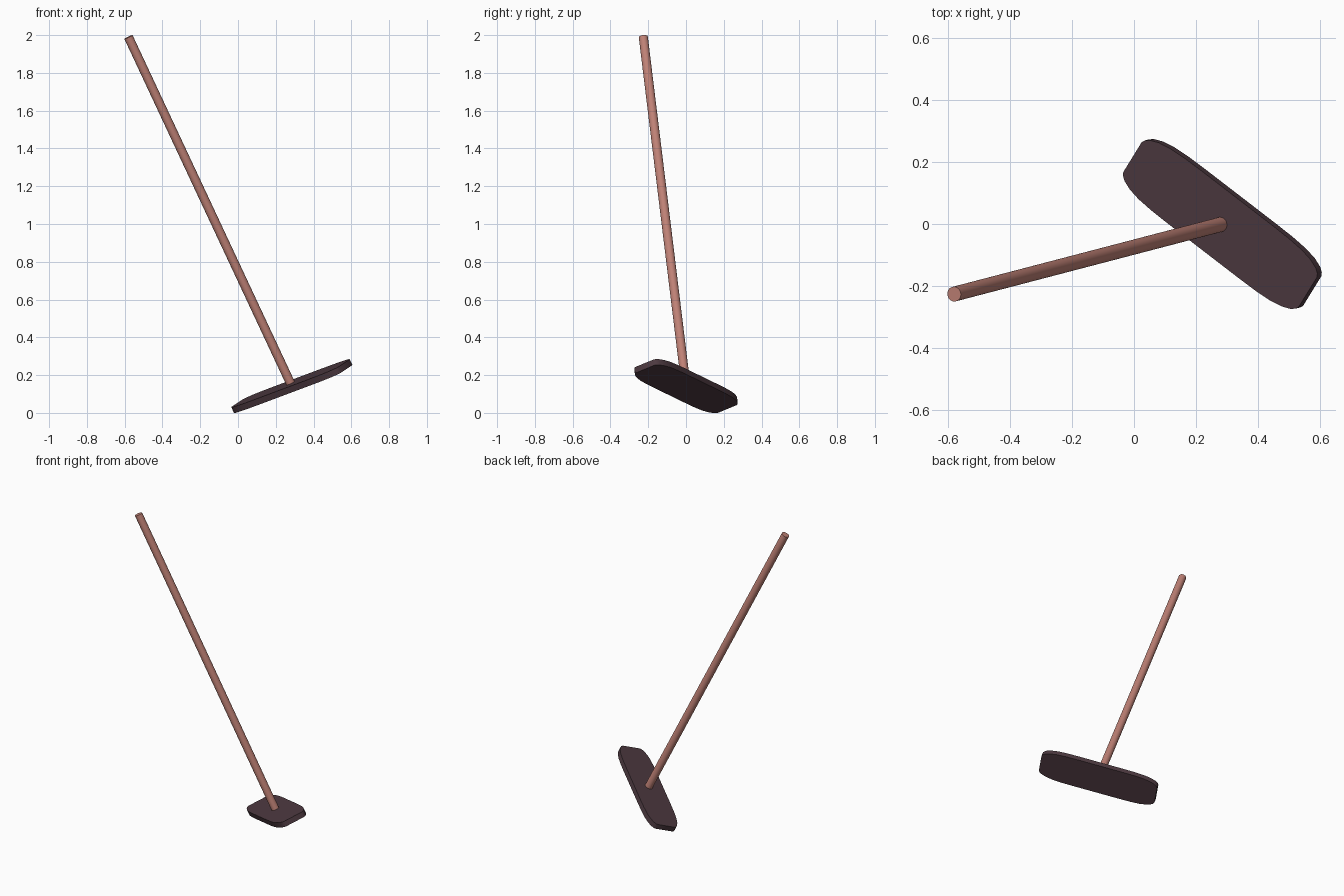
import bpy, bmesh
from mathutils import Vector, Matrix

if "Cube" in bpy.data.objects:
    bpy.data.objects.remove(bpy.data.objects["Cube"])

def material(name, color):
    m = bpy.data.materials.new(name)
    m.diffuse_color = (*color, 1)
    m.use_nodes = True
    m.node_tree.nodes["Principled BSDF"].inputs["Base Color"].default_value = m.diffuse_color
    return m

# Tilted frame shared by both parts: local x along the head, z along the handle
center = Vector((0.285, 0, 0.142))
top = Vector((-0.58, -0.226, 1.99))
n = (top - center).normalized()
d = Vector((0.760, -0.585, 0.284))
d = (d - n * d.dot(n)).normalized()
w = n.cross(d)
frame = Matrix.Translation(center) @ Matrix((d, w, n)).transposed().to_4x4()

# Head: flat plate with rounded shoulders and blunt ends
quarter = [(0.372, 0.06), (0.366, 0.071), (0.352, 0.082), (0.322, 0.094),
           (0.28, 0.102), (0.22, 0.106), (0.15, 0.107)]
half = quarter + [(-x, y) for x, y in reversed(quarter)]
outline = half + [(-x, -y) for x, y in half]
t = 0.034
bm = bmesh.new()
face = bm.faces.new([bm.verts.new((x, y, -t / 2)) for x, y in outline])
ext = bmesh.ops.extrude_face_region(bm, geom=[face])
bmesh.ops.translate(bm, vec=(0, 0, t),
                    verts=[v for v in ext["geom"] if isinstance(v, bmesh.types.BMVert)])
bmesh.ops.recalc_face_normals(bm, faces=bm.faces)
mesh = bpy.data.meshes.new("head")
bm.to_mesh(mesh)
bm.free()
head = bpy.data.objects.new("head", mesh)
bpy.context.collection.objects.link(head)
head.matrix_world = frame
head.data.materials.append(material("dark_head", (0.075, 0.042, 0.052)))
bpy.context.view_layer.objects.active = head
head.select_set(True)
bpy.ops.object.shade_smooth_by_angle()

# Handle: long round pole rising square to the plate
length = (top - center).length
bpy.ops.mesh.primitive_cylinder_add(vertices=32, radius=0.024, depth=length)
handle = bpy.context.object
handle.name = "handle"
handle.matrix_world = frame @ Matrix.Translation((0, 0, length / 2))
handle.data.materials.append(material("red_wood", (0.52, 0.22, 0.18)))
bpy.ops.object.shade_smooth_by_angle()
